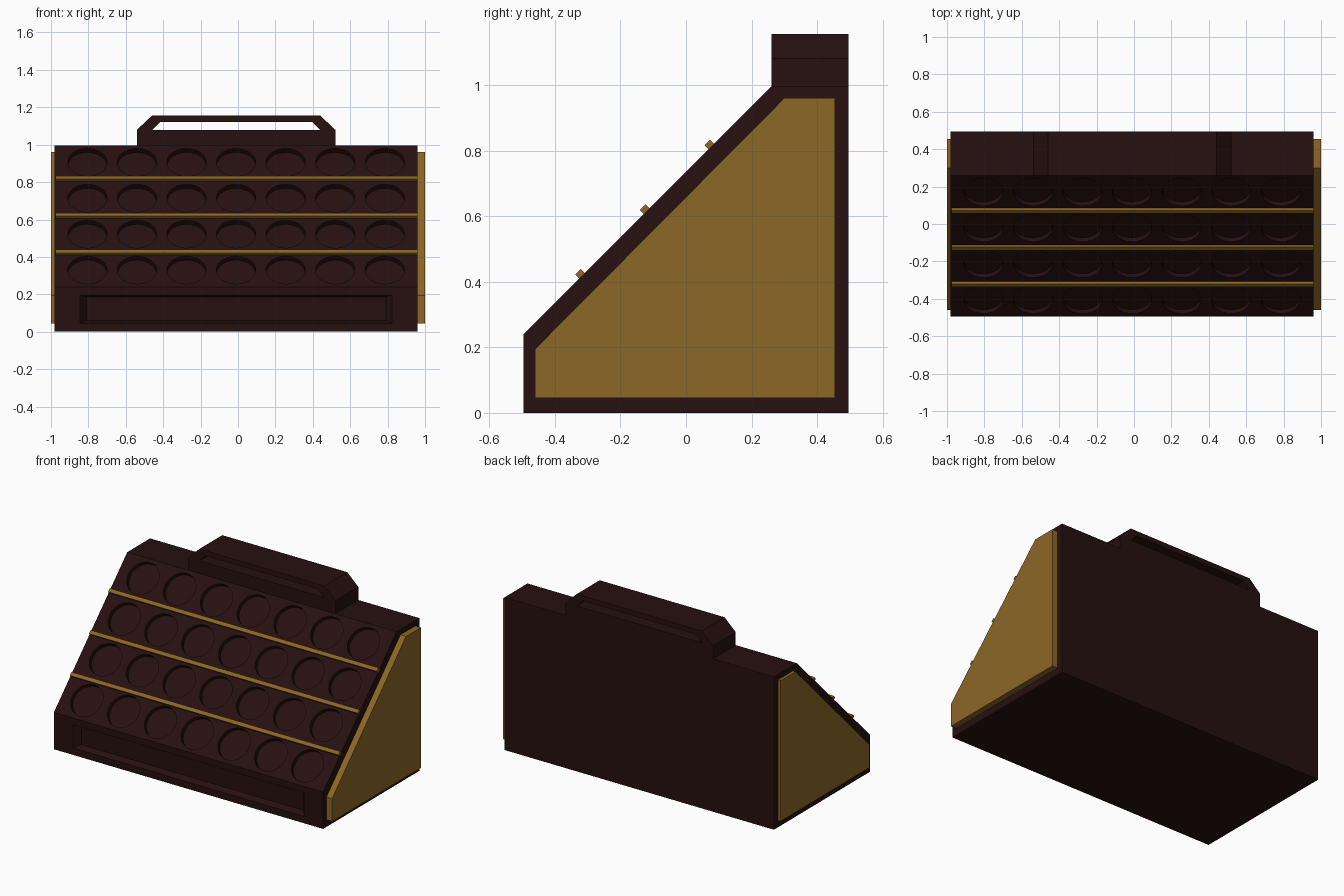
import bpy, bmesh, math
from mathutils import Matrix, Vector

if "Cube" in bpy.data.objects:
    bpy.data.objects.remove(bpy.data.objects["Cube"])


def material(name, rgb):
    m = bpy.data.materials.new(name)
    m.diffuse_color = (*rgb, 1)
    m.use_nodes = True
    m.node_tree.nodes["Principled BSDF"].inputs["Base Color"].default_value = m.diffuse_color
    return m


DARK = material("dark brown", (0.020, 0.005, 0.005))
GOLD = material("antique gold", (0.260, 0.135, 0.020))
X0, X1 = -0.98, 0.96
MID = (X0 + X1) / 2


def finish(name, bm, mat):
    bmesh.ops.recalc_face_normals(bm, faces=bm.faces)
    me = bpy.data.meshes.new(name)
    bm.to_mesh(me)
    bm.free()
    ob = bpy.data.objects.new(name, me)
    bpy.context.collection.objects.link(ob)
    me.materials.append(mat)
    return ob


def prism(name, pts, a, b, axis, mat):
    """Extrude a profile along x (points are y,z) or y (points are x,z)."""
    bm = bmesh.new()
    place = (lambda p, d: (d, *p)) if axis == "x" else (lambda p, d: (p[0], d, p[1]))
    va = [bm.verts.new(place(p, a)) for p in pts]
    vb = [bm.verts.new(place(p, b)) for p in pts]
    bm.faces.new(va)
    bm.faces.new(vb)
    for i in range(len(pts)):
        j = (i + 1) % len(pts)
        bm.faces.new((va[i], va[j], vb[j], vb[i]))
    return finish(name, bm, mat)


def cut(target, cutter):
    mod = target.modifiers.new("cut", "BOOLEAN")
    mod.operation = "DIFFERENCE"
    mod.solver = "EXACT"
    mod.object = cutter
    deps = bpy.context.evaluated_depsgraph_get()
    me = bpy.data.meshes.new_from_object(target.evaluated_get(deps))
    target.modifiers.clear()
    target.data = me
    bpy.data.objects.remove(cutter)


# wedge-shaped body
body = prism("body", [(-0.495, 0), (0.495, 0), (0.495, 0.995), (0.26, 0.995),
                      (-0.495, 0.24)], X0, X1, "x", DARK)

# round sockets sunk into the slope: 4 rows of 7
bm = bmesh.new()
tilt = Matrix.Rotation(math.radians(45), 4, "X")
for row in range(4):
    y = -0.405 + 0.192 * row
    for col in range(7):
        x = MID + 0.265 * (col - 3)
        bmesh.ops.create_cone(bm, cap_ends=True, segments=24, radius1=0.105,
                              radius2=0.105, depth=0.06,
                              matrix=Matrix.Translation((x, y, y + 0.735)) @ tilt)
cut(body, finish("socket_cutter", bm, DARK))

# tapered recess along the front
bm = bmesh.new()
rings = []
for y, xa, xb, za, zb in ((-0.52, -0.865, 0.845, 0.035, 0.205),
                          (-0.455, -0.81, 0.79, 0.06, 0.185)):
    rings.append([bm.verts.new(p) for p in
                  ((xa, y, za), (xb, y, za), (xb, y, zb), (xa, y, zb))])
    bm.faces.new(rings[-1])
for i in range(4):
    j = (i + 1) % 4
    bm.faces.new((rings[0][i], rings[0][j], rings[1][j], rings[1][i]))
cut(body, finish("recess_cutter", bm, DARK))

# handle with a trapezoid opening
handle = prism("handle", [(-0.54, 0.99), (-0.54, 1.08), (-0.46, 1.155), (0.44, 1.155),
                          (0.52, 1.08), (0.52, 0.99)], 0.26, 0.495, "y", DARK)
cut(handle, prism("handle_cutter", [(-0.46, 1.078), (-0.415, 1.122), (0.395, 1.122),
                                    (0.44, 1.078)], 0.2, 0.55, "y", DARK))

# gold side panels
side = [(-0.46, 0.045), (0.455, 0.045), (0.455, 0.96), (0.30, 0.96), (-0.46, 0.195)]
prism("left_panel", side, -1.0, X0 + 0.005, "x", GOLD)
prism("right_panel", side, X1 - 0.005, 1.0, "x", GOLD)

# gold strips between the socket rows
along, out = Vector((1, 1)).normalized(), Vector((-1, 1)).normalized()
for k, y in enumerate((-0.317, -0.12, 0.077)):
    c = Vector((y, y + 0.735))
    pts = [c + along * s * 0.012 + out * h
           for s, h in ((-1, -0.008), (1, -0.008), (1, 0.017), (-1, 0.017))]
    prism(f"strip_{k + 1}", [tuple(p) for p in pts], X0 + 0.005, X1, "x", GOLD)
